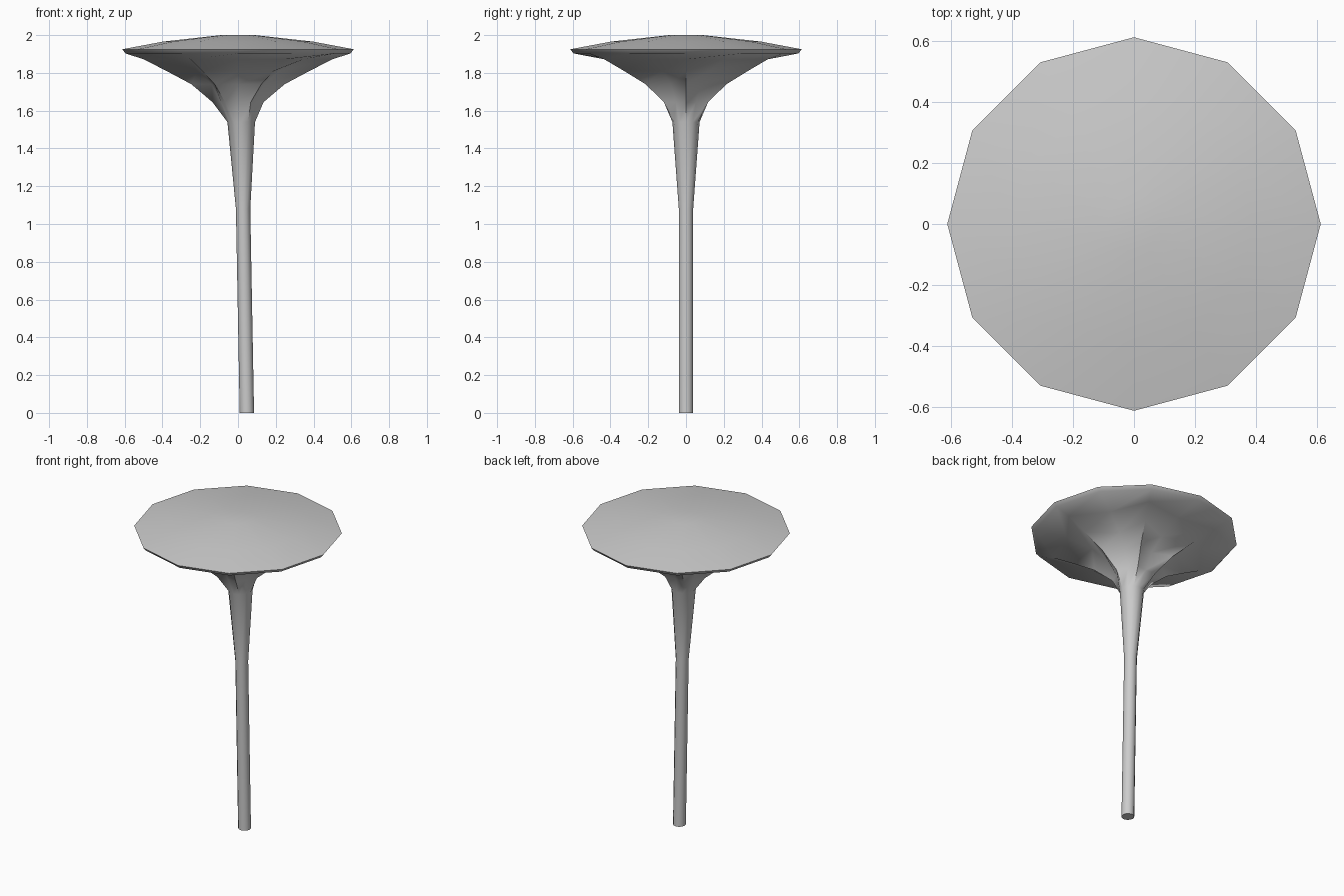
import bpy, bmesh, math

if "Cube" in bpy.data.objects:
    bpy.data.objects.remove(bpy.data.objects["Cube"])

N = 12
# z, rib radius, valley radius, centre x
rings = [
    (0.0, 0.038, 0.038, 0.047),
    (1.08, 0.038, 0.038, 0.027),
    (1.54, 0.073, 0.072, 0.017),
    (1.645, 0.135, 0.105, 0.0),
    (1.74, 0.247, 0.16, 0.0),
    (1.81, 0.378, 0.25, 0.0),
    (1.872, 0.50, 0.40, 0.0),
    (1.903, 0.595, 0.595, 0.0),
    (1.925, 0.613, 0.613, 0.0),
    (1.966, 0.395, 0.395, 0.0),
    (2.0, 0.09, 0.09, 0.0),
]

# trunk, ribbed flare and domed cap lofted as one skin
bm = bmesh.new()
loops = []
for z, rib, valley, cx in rings:
    loop = []
    for i in range(N):
        a = 2 * math.pi * i / N
        r = valley if i % 2 else rib
        loop.append(bm.verts.new((cx + r * math.cos(a), r * math.sin(a), z)))
    loops.append(loop)
for lo, hi in zip(loops, loops[1:]):
    for i in range(N):
        j = (i + 1) % N
        bm.faces.new((lo[i], lo[j], hi[j], hi[i]))
bm.faces.new(loops[0][::-1])
bm.faces.new(loops[-1])

mesh = bpy.data.meshes.new("trunk_and_canopy")
bm.to_mesh(mesh)
bm.free()
tree = bpy.data.objects.new("trunk_and_canopy", mesh)
bpy.context.collection.objects.link(tree)

# smooth skin with sharp rim and base
bpy.context.view_layer.objects.active = tree
tree.select_set(True)
bpy.ops.object.shade_smooth_by_angle(angle=math.radians(60))
